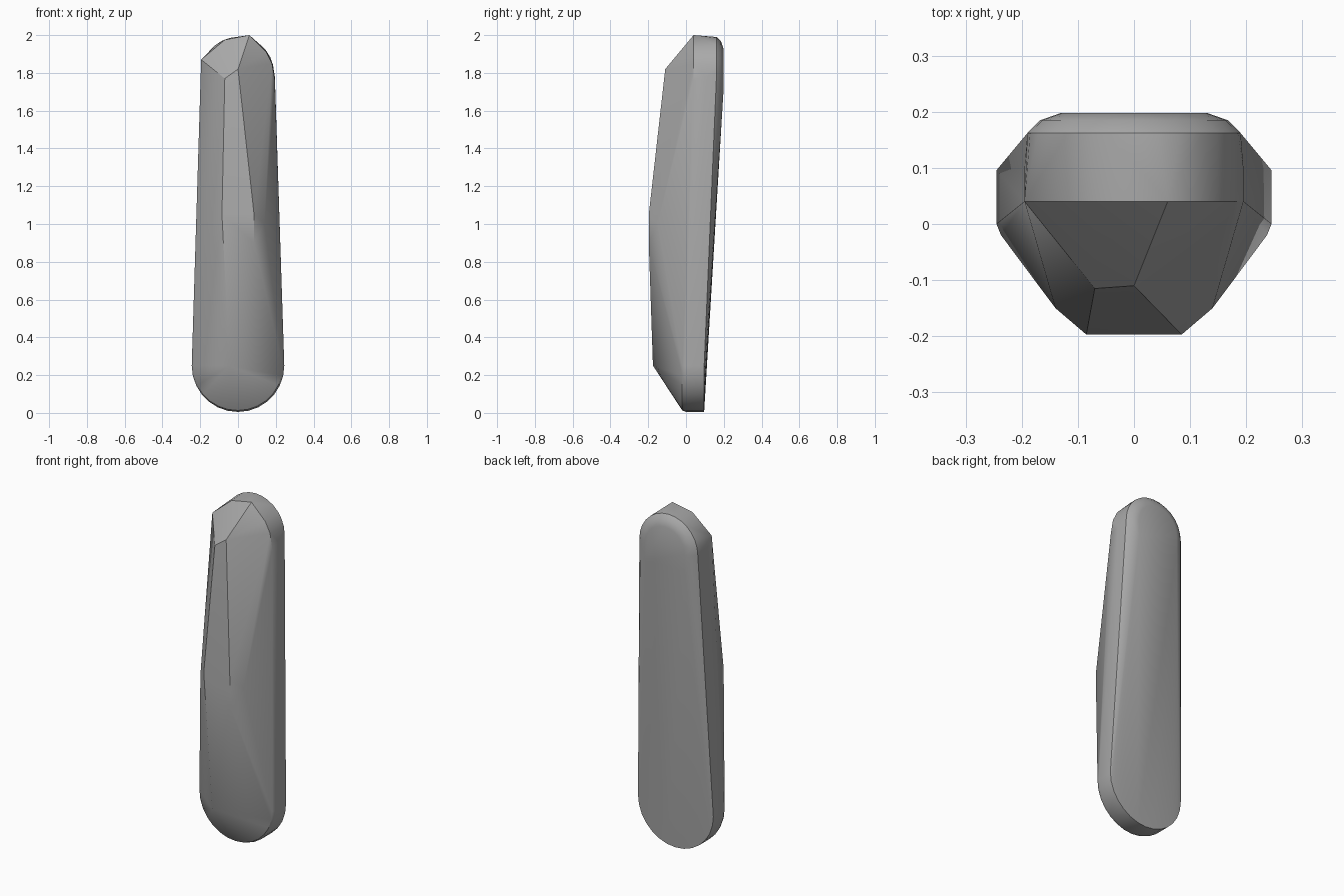
import bpy
import bmesh
from math import cos, sin, pi

cube = bpy.data.objects.get("Cube")
if cube:
    bpy.data.objects.remove(cube, do_unlink=True)

grey = bpy.data.materials.new("stone_grey")
grey.use_nodes = True
colour = (0.4, 0.4, 0.4, 1)
grey.diffuse_color = colour
grey.node_tree.nodes["Principled BSDF"].inputs["Base Color"].default_value = colour


def arc(radius, y, z, start, end, steps=14):
    """Points of an arc in an upright plane at depth y."""
    angles = [start + (end - start) * i / steps for i in range(steps + 1)]
    return [(radius * cos(a), y, z + radius * sin(a)) for a in angles]


# Rounded foot, with a slightly chamfered front rim
points = arc(0.245, 0.096, 0.25, pi, 2 * pi)
points += arc(0.245, 0.0, 0.25, pi, 2 * pi)
points += arc(0.237, -0.02, 0.25, pi, 2 * pi)

# Rounded back of the head, rolling over to the flat back
for radius, y in ((0.19, 0.162), (0.167, 0.185), (0.13, 0.198)):
    points += arc(radius, y, 1.8, 0, pi)
points += [(s * 0.13, 0.198, 1.7) for s in (-1, 1)]

# Chipped, uneven front rim of the head
points += [(-0.195, 0.04, 1.87), (-0.07, 0.04, 1.975), (0.06, 0.04, 2.0),
           (0.15, 0.04, 1.91), (0.18, 0.04, 1.85), (0.195, 0.04, 1.76)]
points += [(s * 0.195, 0.1, 1.78) for s in (-1, 1)]

# Front ridge and its broad middle
points += [(0.0, -0.11, 1.82), (-0.07, -0.115, 1.77), (-0.045, -0.175, 0.25)]
for s in (-1, 1):
    points += [(s * 0.085, -0.197, 1.05), (s * 0.14, -0.15, 1.0)]
points.append((0.085, -0.197, 0.9))

# Faceted skin around all of the rims
bm = bmesh.new()
for p in points:
    bm.verts.new(p)
hull = bmesh.ops.convex_hull(bm, input=bm.verts)
loose = {g for g in hull["geom_interior"] + hull["geom_unused"]
         if isinstance(g, bmesh.types.BMVert)}
bmesh.ops.delete(bm, geom=list(loose), context="VERTS")
bmesh.ops.dissolve_limit(bm, angle_limit=0.01, verts=bm.verts, edges=bm.edges)
bmesh.ops.recalc_face_normals(bm, faces=bm.faces)

mesh = bpy.data.meshes.new("stone_blade")
bm.to_mesh(mesh)
bm.free()
mesh.materials.append(grey)
stone = bpy.data.objects.new("stone_blade", mesh)
bpy.context.collection.objects.link(stone)

# Soft facets with crisp rims
bpy.ops.object.select_all(action="DESELECT")
stone.select_set(True)
bpy.context.view_layer.objects.active = stone
bpy.ops.object.shade_smooth_by_angle(angle=pi / 6)
